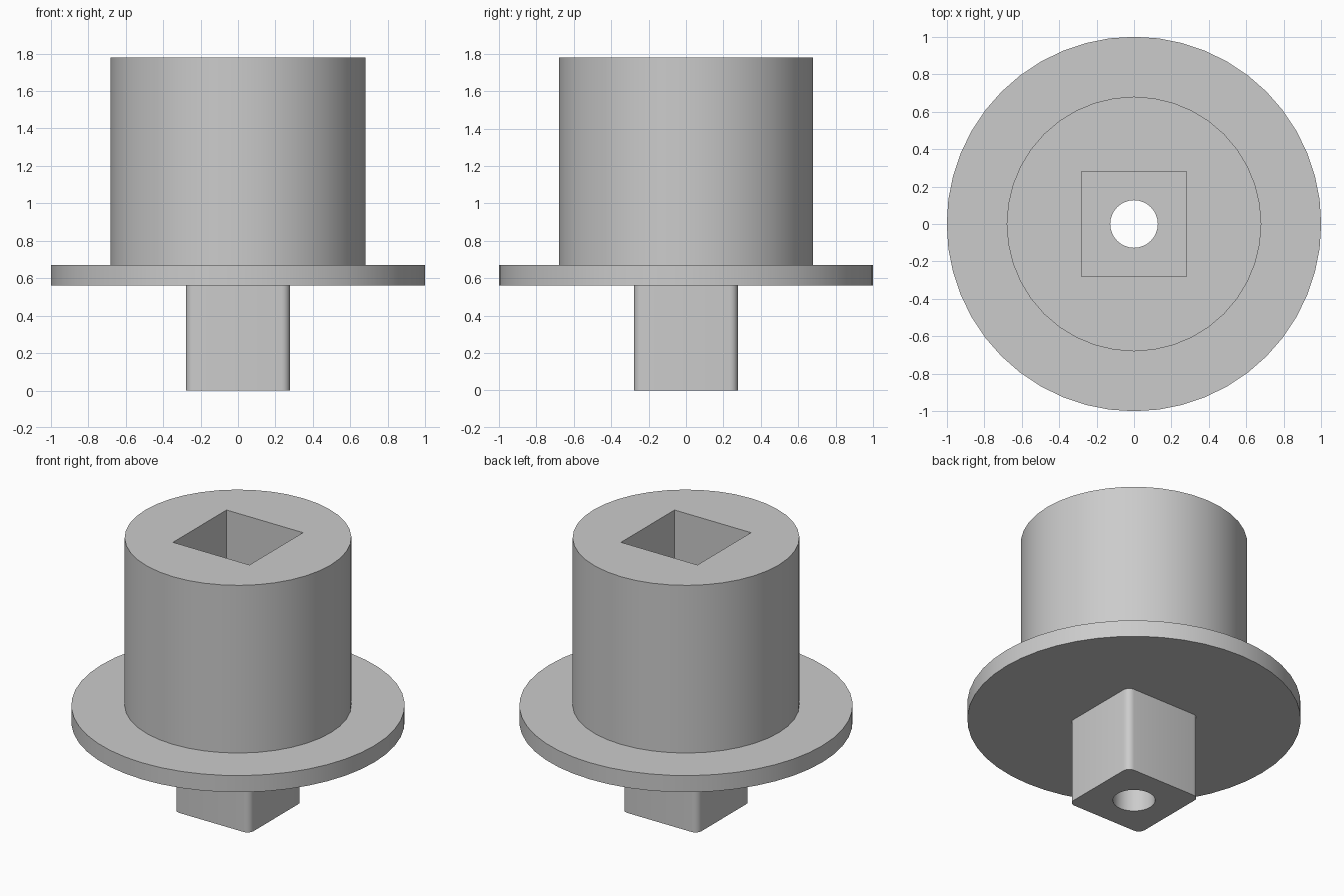
import bpy, bmesh
from math import radians

default = bpy.data.objects.get("Cube")
if default:
    bpy.data.objects.remove(default, do_unlink=True)

mat = bpy.data.materials.new("plain grey")
mat.use_nodes = True
GREY = (0.6, 0.6, 0.6, 1)
mat.diffuse_color = GREY
mat.node_tree.nodes["Principled BSDF"].inputs["Base Color"].default_value = GREY

POST_TOP, FLANGE_TOP, TOP = 0.56, 0.67, 1.78
SOCKET_FLOOR = 1.2


def activate(ob):
    bpy.ops.object.select_all(action='DESELECT')
    ob.select_set(True)
    bpy.context.view_layer.objects.active = ob


def cylinder(name, radius, z0, z1, sides):
    bpy.ops.mesh.primitive_cylinder_add(vertices=sides, radius=radius, depth=z1 - z0,
                                        location=(0, 0, (z0 + z1) / 2))
    return finish(name)


def box(name, half, z0, z1):
    bpy.ops.mesh.primitive_cube_add(size=1, location=(0, 0, (z0 + z1) / 2))
    bpy.context.object.scale = (2 * half, 2 * half, z1 - z0)
    return finish(name)


def finish(name):
    ob = bpy.context.object
    ob.name = name
    bpy.ops.object.transform_apply(location=True, rotation=True, scale=True)
    ob.data.materials.append(mat)
    return ob


def combine(target, tool, operation):
    """Apply a boolean, then discard the tool object."""
    mod = target.modifiers.new(operation.lower(), 'BOOLEAN')
    mod.operation, mod.solver, mod.object = operation, 'EXACT', tool
    activate(target)
    bpy.ops.object.modifier_apply(modifier=mod.name)
    bpy.data.objects.remove(tool, do_unlink=True)


# Square post with rounded upright edges
post = box("square_post", 0.278, 0, POST_TOP + 0.05)
bm = bmesh.new()
bm.from_mesh(post.data)
upright = [e for e in bm.edges if abs(e.verts[0].co.z - e.verts[1].co.z) > 0.1]
bmesh.ops.bevel(bm, geom=upright, offset=0.045, segments=5, profile=0.5, affect='EDGES')
bm.to_mesh(post.data)
bm.free()

# Round flange and body, merged with the post into one solid
adapter = cylinder("socket_adapter", 1.0, POST_TOP, FLANGE_TOP, 48)
combine(adapter, cylinder("body", 0.68, POST_TOP + 0.05, TOP, 40), 'UNION')
combine(adapter, post, 'UNION')

# Square socket in the top and round bore through the middle
combine(adapter, box("socket_cutter", 0.28, SOCKET_FLOOR, TOP + 0.1), 'DIFFERENCE')
combine(adapter, cylinder("bore_cutter", 0.127, -0.1, TOP + 0.1, 32), 'DIFFERENCE')

activate(adapter)
bpy.ops.object.shade_smooth_by_angle(angle=radians(30))
